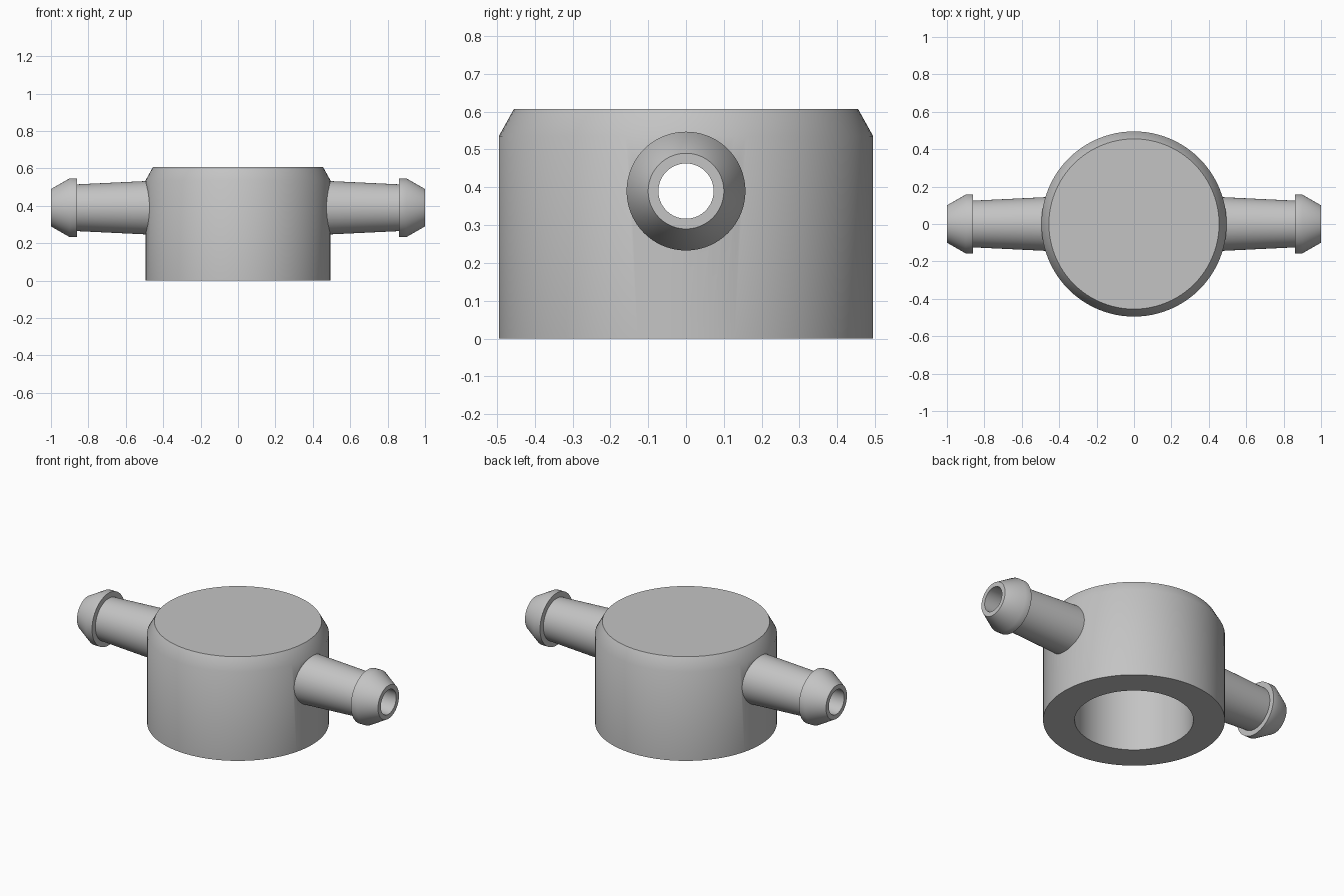
import bpy
import math
from mathutils import Matrix

cube = bpy.data.objects.get("Cube")
if cube:
    bpy.data.objects.remove(cube, do_unlink=True)

SIDES = 96
PORT_Z = 0.39

# One plain grey material
grey = bpy.data.materials.new("light_grey")
grey.use_nodes = True
grey.diffuse_color = (0.55, 0.55, 0.55, 1)
grey.node_tree.nodes["Principled BSDF"].inputs["Base Color"].default_value = (0.55, 0.55, 0.55, 1)


def lathe(name, profile, matrix=Matrix()):
    """Closed solid turned about z from (radius, height) pairs, bottom to top."""
    verts, faces = [], []
    for r, z in profile:
        for i in range(SIDES):
            a = math.tau * i / SIDES
            verts.append((r * math.cos(a), r * math.sin(a), z))
    for k in range(len(profile) - 1):
        for i in range(SIDES):
            j = (i + 1) % SIDES
            low, high = k * SIDES, (k + 1) * SIDES
            faces.append((low + i, low + j, high + j, high + i))
    faces.append(tuple(reversed(range(SIDES))))
    faces.append(tuple(range(len(verts) - SIDES, len(verts))))
    mesh = bpy.data.meshes.new(name)
    mesh.from_pydata(verts, [], faces)
    mesh.transform(matrix)
    mesh.materials.append(grey)
    obj = bpy.data.objects.new(name, mesh)
    bpy.context.collection.objects.link(obj)
    return obj


def combine(target, other, operation):
    """Apply a boolean and discard the helper solid."""
    mod = target.modifiers.new(operation, 'BOOLEAN')
    mod.object = other
    mod.operation = operation
    mod.solver = 'EXACT'
    bpy.context.view_layer.objects.active = target
    bpy.ops.object.modifier_apply(modifier=mod.name)
    bpy.data.objects.remove(other, do_unlink=True)


# Round cap with a chamfered top rim
body = lathe("fitting_body", [(0.495, 0), (0.495, 0.535), (0.455, 0.607)])

# Tapered hose barbs on both sides
barb = [(0.147, 0.4), (0.125, 0.86), (0.157, 0.86), (0.157, 0.9), (0.1, 1.0)]
lift = Matrix.Translation((0, 0, PORT_Z))
for side in (1, -1):
    turn = lift @ Matrix.Rotation(side * math.pi / 2, 4, 'Y')
    combine(body, lathe("hose_barb", barb, turn), 'UNION')

# Open cavity below and a bore through both barbs
combine(body, lathe("cavity", [(0.323, -0.1), (0.323, 0.5)]), 'DIFFERENCE')
across = lift @ Matrix.Rotation(math.pi / 2, 4, 'Y')
combine(body, lathe("bore", [(0.073, -1.1), (0.073, 1.1)], across), 'DIFFERENCE')

# Smooth walls, crisp rims
bpy.ops.object.select_all(action='DESELECT')
body.select_set(True)
bpy.context.view_layer.objects.active = body
bpy.ops.object.shade_smooth_by_angle(angle=math.radians(30))
